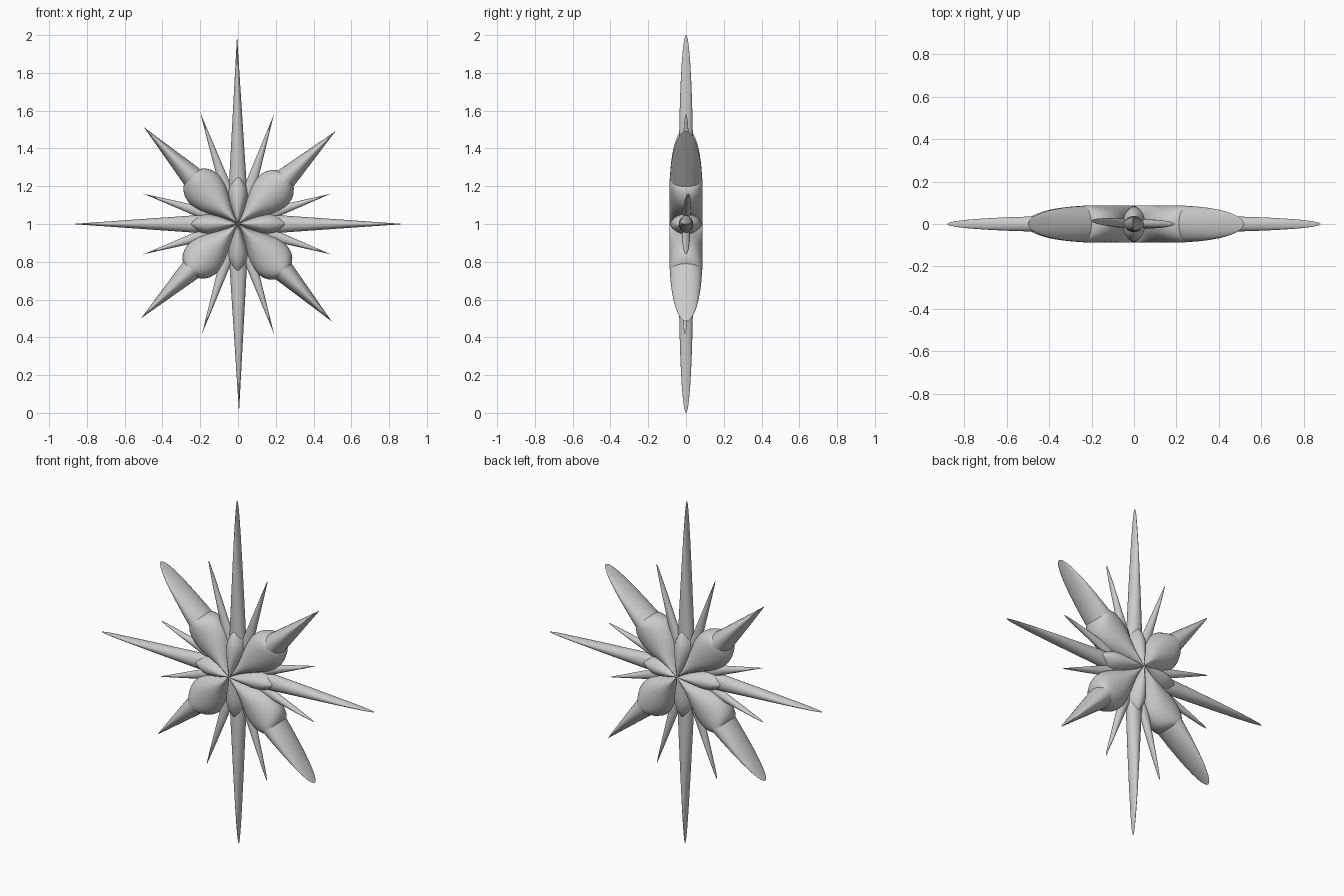
import bpy, bmesh, math
from mathutils import Vector

if "Cube" in bpy.data.objects:
    bpy.data.objects.remove(bpy.data.objects["Cube"])

SIDES = 32
CENTRE = Vector((0, 0, 1))


def loft(name, angle, stations, y_tip=0.0):
    """Loft elliptical sections (radius, half width, half depth) along a ray in the xz plane."""
    a = math.radians(angle)
    out = Vector((math.cos(a), 0, math.sin(a)))
    side = Vector((-math.sin(a), 0, math.cos(a)))
    r_end = stations[-1][0]
    bm = bmesh.new()
    rings = []
    for r, w, d in stations:
        ring = []
        for i in range(SIDES):
            t = 2 * math.pi * i / SIDES
            p = CENTRE + out * r + side * (w * math.cos(t))
            p.y += d * math.sin(t) + y_tip * r / r_end
            ring.append(bm.verts.new(p))
        rings.append(ring)
    for p, q in zip(rings, rings[1:]):
        for i in range(SIDES):
            j = (i + 1) % SIDES
            bm.faces.new((p[i], p[j], q[j], q[i]))
    bm.faces.new(rings[0])
    bm.faces.new(rings[-1])
    bmesh.ops.recalc_face_normals(bm, faces=bm.faces)
    me = bpy.data.meshes.new(name)
    bm.to_mesh(me)
    bm.free()
    ob = bpy.data.objects.new(name, me)
    bpy.context.collection.objects.link(ob)
    bpy.ops.object.select_all(action='DESELECT')
    ob.select_set(True)
    bpy.context.view_layer.objects.active = ob
    bpy.ops.object.shade_smooth_by_angle(angle=math.radians(40))
    return ob


def blade(r0, length, width, depth, n=14):
    """Width tapers straight to an edge, depth rounds off like an ellipse."""
    st = []
    for i in range(n + 1):
        t = math.sin(0.5 * math.pi * i / n)
        st.append((r0 + (length - r0) * t,
                   max(width * (1 - t), 0.0008),
                   max(depth * math.sqrt(max(1 - t * t, 0)), 0.001)))
    return st


# long rays along the axes
for name, ang, length in (("right", 0, 0.88), ("top", 90.3, 1.0),
                          ("left", 180, 0.88), ("bottom", 270.3, 1.0)):
    st = [(0.0, 0.03, 0.038), (0.15, 0.048, 0.038)] + blade(0.24, length, 0.045, 0.038)
    loft("long_ray_" + name, ang, st)

# short pointed leaves at the root of each long ray
leaf = [(0, .002, .086), (.04, .022, .086), (.08, .037, .085), (.12, .048, .083),
        (.16, .053, .078), (.19, .048, .07), (.22, .034, .057),
        (.25, .016, .036), (.265, .006, .018), (.272, .001, .002)]
for k in range(4):
    loft("root_leaf_%d" % k, 90 * k, leaf)

# diagonal bulbs, pinched to an edge at the centre, each with a broad blade
bulb = [(0, .002, .086), (.04, .018, .087), (.08, .038, .088), (.12, .06, .088),
        (.16, .081, .088), (.2, .098, .088), (.24, .107, .088), (.27, .107, .088),
        (.3, .1, .088), (.325, .086, .087), (.345, .066, .084), (.355, .045, .08),
        (.36, .02, .076)]
for k, ang in enumerate((43.6, 134.2, 224.2, 313.9)):
    loft("bulb_%d" % k, ang, bulb)
    loft("broad_ray_%d" % k, ang, [(0.2, 0.07, 0.085)] + blade(0.28, 0.715, 0.07, 0.086))

# thin rays between the others, slightly tilted in depth
tips = ((.49, .16, .012), (.19, .58, 0), (-.2, .59, .015), (-.5, .16, .01),
        (-.5, -.16, 0), (-.19, -.58, -.015), (.19, -.58, -.005), (.49, -.16, 0))
for k, (x, z, y) in enumerate(tips):
    st = [(0.02, 0.02, 0.022)] + blade(0.12, math.hypot(x, z), 0.038, 0.022)
    loft("thin_ray_%d" % k, math.degrees(math.atan2(z, x)), st, y)
